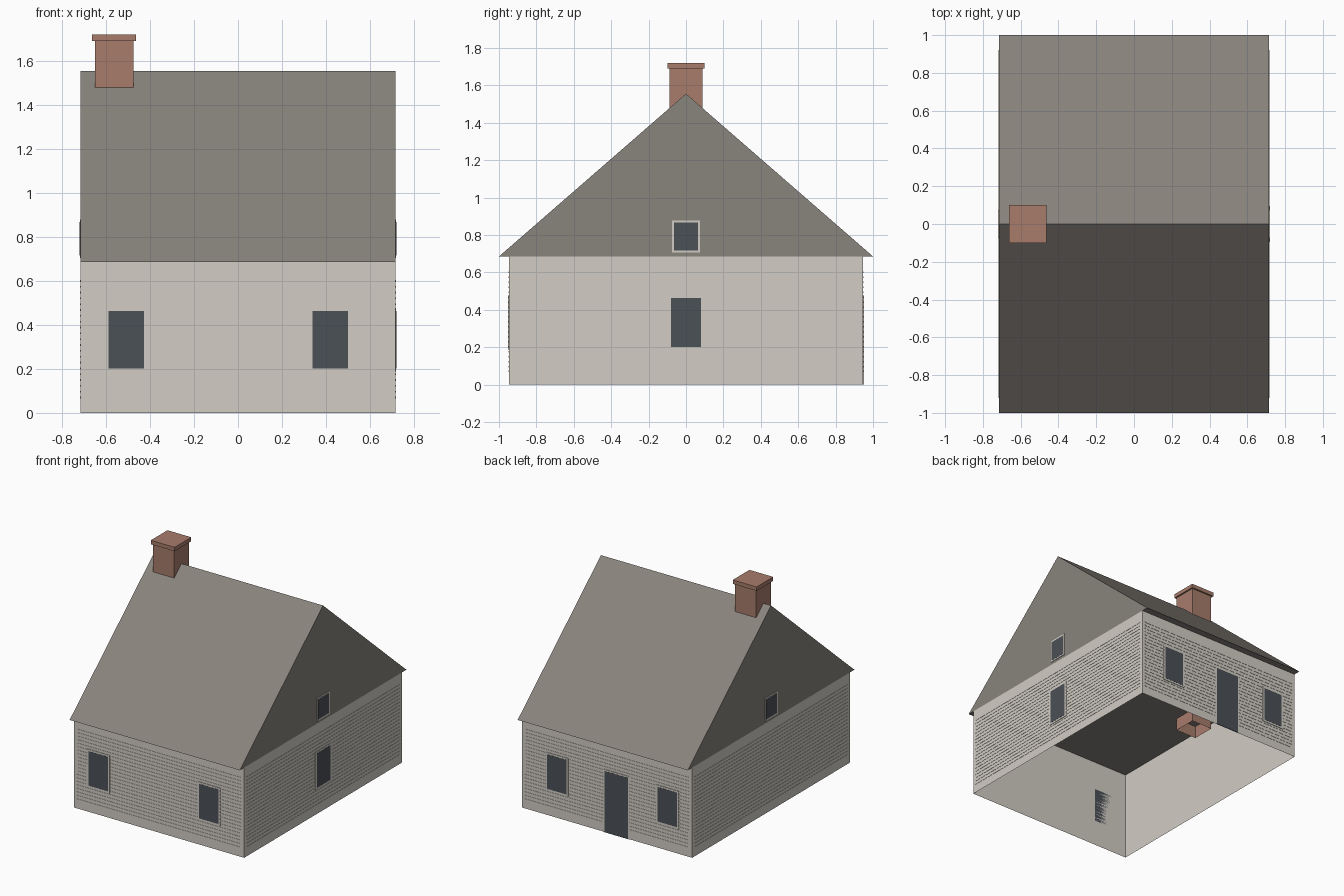
import bpy
import bmesh
from mathutils import Matrix, Vector

if "Cube" in bpy.data.objects:
    bpy.data.objects.remove(bpy.data.objects["Cube"], do_unlink=True)


def material(name, srgb):
    color = [c ** 2.2 for c in srgb] + [1]
    mat = bpy.data.materials.new(name)
    mat.use_nodes = True
    mat.diffuse_color = color
    mat.node_tree.nodes["Principled BSDF"].inputs["Base Color"].default_value = color
    return mat


PAINT = material("pale wall paint", (0.82, 0.80, 0.765))
SHINGLE = material("grey brown roof", (0.53, 0.51, 0.485))
BRICK = material("brick", (0.65, 0.485, 0.42))
GLASS = material("dark glass", (0.30, 0.32, 0.345))

HX, HY, EAVE, RIDGE = 0.715, 0.947, 0.685, 1.555


def finish(bm, name, mat):
    mesh = bpy.data.meshes.new(name)
    bm.to_mesh(mesh)
    bm.free()
    mesh.materials.append(mat)
    obj = bpy.data.objects.new(name, mesh)
    bpy.context.collection.objects.link(obj)
    return obj


def add_box(bm, lo, hi):
    lo, hi = Vector(lo), Vector(hi)
    size = Matrix.Diagonal((*(hi - lo), 1))
    return bmesh.ops.create_cube(bm, size=1, matrix=Matrix.Translation((lo + hi) / 2) @ size)


def box(name, lo, hi, mat, drop=()):
    """Box without the faces whose normal points along a listed z sign."""
    bm = bmesh.new()
    add_box(bm, lo, hi)
    bm.normal_update()
    gone = [f for f in bm.faces if any(f.normal.z * s > 0.5 for s in drop)]
    bmesh.ops.delete(bm, geom=gone, context="FACES")
    return finish(bm, name, mat)


def on_wall(side, u0, u1, z0, z1, depth):
    """Corners of a thin plate lying on one outer wall."""
    sign = 1 if side in ("left", "back") else -1
    if side in ("front", "back"):
        a, b = sorted((sign * HY, sign * (HY + depth)))
        return (u0, a, z0), (u1, b, z1)
    a, b = sorted((sign * HX, sign * (HX + depth)))
    return (a, u0, z0), (b, u1, z1)


def opening(name, side, center, width, z0, z1, rim=0.014):
    """Trim plate with a dark pane on it; the pane of a door reaches the ground."""
    h = width / 2
    sill = z0 + rim if z0 > 0 else z0
    box(name + "_trim", *on_wall(side, center - h, center + h, z0, z1, 0.004), PAINT)
    box(name + "_pane", *on_wall(side, center - h + rim, center + h - rim, sill, z1 - rim, 0.005), GLASS)


# Open wall shell
box("walls", (-HX, -HY, 0), (HX, HY, EAVE), PAINT, drop=(1, -1))

# Solid gable roof, extruded from its triangular end
bm = bmesh.new()
end = bm.faces.new([bm.verts.new((-HX, y, z)) for y, z in ((-1, EAVE), (1, EAVE), (0, RIDGE))])
ext = bmesh.ops.extrude_face_region(bm, geom=[end], use_keep_orig=True)
bmesh.ops.translate(bm, vec=(2 * HX, 0, 0), verts=[v for v in ext["geom"] if isinstance(v, bmesh.types.BMVert)])
bmesh.ops.recalc_face_normals(bm, faces=bm.faces)
finish(bm, "roof", SHINGLE)

# Clapboard strips on every wall
for side in ("front", "back", "left", "right"):
    half = (HX if side in ("front", "back") else HY) - 0.025
    bm = bmesh.new()
    for i in range(21):
        z = 0.07 + i * 0.0265
        add_box(bm, *on_wall(side, -half, half, z - 0.004, z + 0.004, 0.002))
    finish(bm, side + "_siding", PAINT)

# Windows and door
for side in ("front", "back"):
    opening(side + "_left_window", side, 0.42, 0.19, 0.187, 0.477)
    opening(side + "_right_window", side, -0.508, 0.19, 0.187, 0.477)
opening("left_window", "left", 0, 0.188, 0.187, 0.477)
for side in ("left", "right"):
    opening(side + "_gable_window", side, 0, 0.15, 0.705, 0.878, 0.011)
opening("back_door", "back", -0.08, 0.22, 0, 0.477, 0.012)

# Hollow chimney stack, open below the ceiling, with a cap
CX = -0.563
box("chimney_stack", (CX - 0.088, -0.088, 0.59), (CX + 0.088, 0.088, 1.69), BRICK, drop=(1, -1))
box("chimney_cap", (CX - 0.1, -0.1, 1.69), (CX + 0.1, 0.1, 1.72), BRICK)
